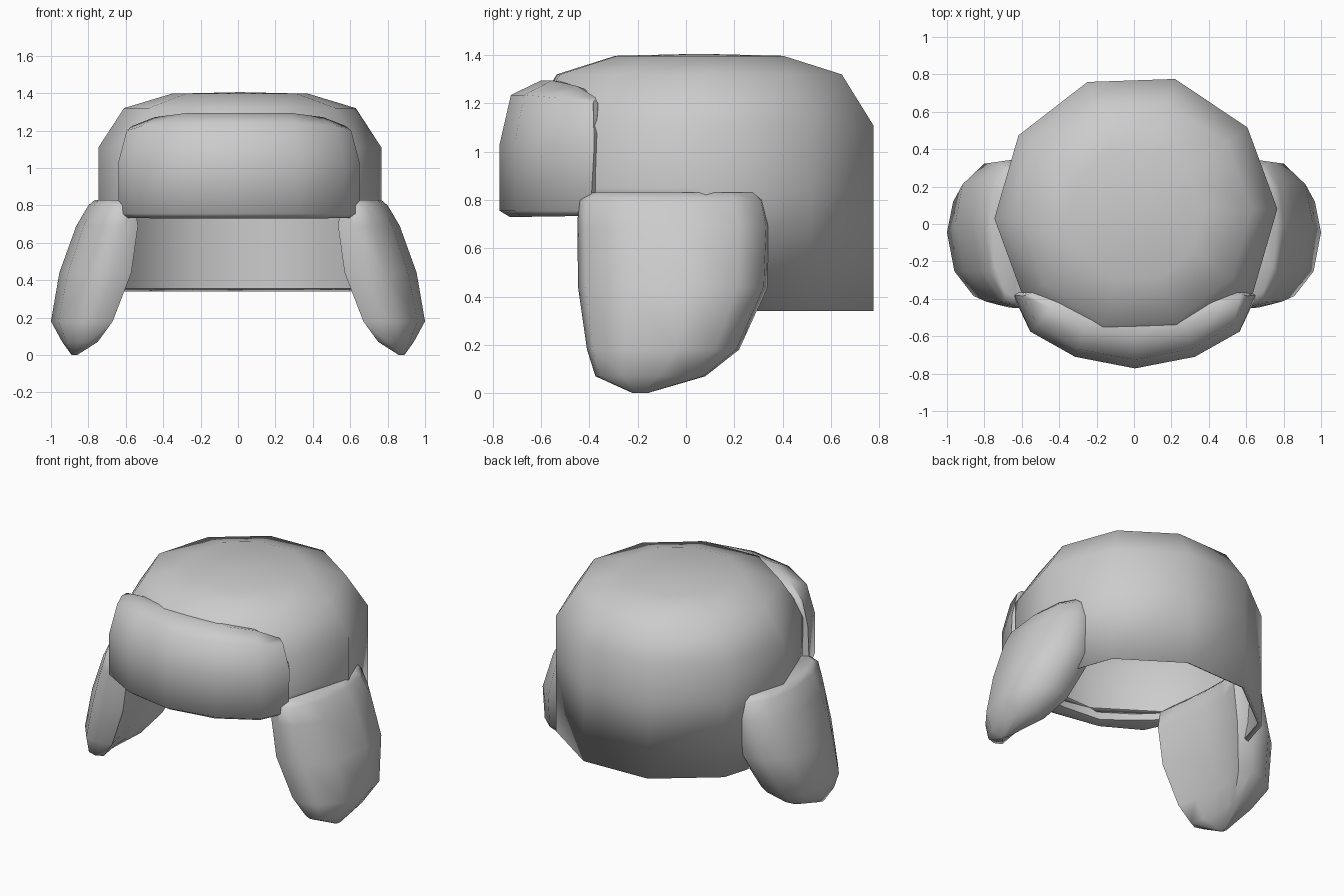
import bpy, bmesh, math

if "Cube" in bpy.data.objects:
    bpy.data.objects.remove(bpy.data.objects["Cube"])


def make_object(name, rows, closed=True, cap_ends=False, angle=50):
    """Loft a list of equal-length point rows into a mesh object."""
    bm = bmesh.new()
    vs = [[bm.verts.new(p) for p in row] for row in rows]
    n = len(rows[0])
    for a, b in zip(vs, vs[1:]):
        for i in range(n if closed else n - 1):
            j = (i + 1) % n
            bm.faces.new((a[i], a[j], b[j], b[i]))
    if cap_ends:
        bm.faces.new(vs[0])
        bm.faces.new(vs[-1])
    bmesh.ops.recalc_face_normals(bm, faces=bm.faces)
    me = bpy.data.meshes.new(name)
    bm.to_mesh(me)
    bm.free()
    ob = bpy.data.objects.new(name, me)
    bpy.context.collection.objects.link(ob)
    bpy.ops.object.select_all(action='DESELECT')
    ob.select_set(True)
    bpy.context.view_layer.objects.active = ob
    bpy.ops.object.shade_smooth_by_angle(angle=math.radians(angle))
    return ob


# Crown: ten-sided dome, long at the back and sides, cut high at the front.
# Lofted as a thin shell: inner top, down the inside, round the hem, up the outside
def ring(r, heights):
    return [(0.01 + r * math.cos(math.radians(2 + 36 * i)),
             0.055 + r * 0.99 * math.sin(math.radians(2 + 36 * i)), z)
            for i, z in enumerate(heights)]


hem = [0.34] * 6 + [0.79] * 4
inner_hem = [z + 0.015 for z in hem]
rows = [ring(0.355, [1.375] * 10), ring(0.605, [1.30] * 10), ring(0.732, [1.105] * 10),
        ring(0.732, [0.85] * 10), ring(0.732, inner_hem), ring(0.757, hem),
        ring(0.757, [0.85] * 10), ring(0.757, [1.11] * 10),
        ring(0.62, [1.32] * 10), ring(0.365, [1.397] * 10), ring(0.02, [1.405] * 10)]
crown = make_object("crown", rows, cap_ends=True, angle=180)
for e in crown.data.edges:  # crisp inner hem line
    if all(40 <= v < 50 for v in e.vertices):
        e.use_edge_sharp = True

# Front brim: each station runs bottom-inner, round the outside, to the top-inner,
# then back down inside the thickness of the crown wall
levels = [  # z at middle, z at end, half plan from middle to end
    (0.745, 0.755, [(0, -0.66), (0.27, -0.635), (0.46, -0.49), (0.61, -0.37)]),
    (0.73, 0.735, [(0, -0.73), (0.30, -0.68), (0.54, -0.545), (0.62, -0.385)]),
    (0.755, 0.755, [(0, -0.772), (0.32, -0.71), (0.56, -0.575), (0.645, -0.395)]),
    (1.03, 1.03, [(0, -0.772), (0.32, -0.71), (0.56, -0.575), (0.645, -0.38)]),
    (1.235, 1.20, [(0, -0.725), (0.30, -0.67), (0.525, -0.54), (0.60, -0.385)]),
    (1.295, 1.225, [(0, -0.60), (0.27, -0.555), (0.45, -0.45), (0.57, -0.375)]),
    (1.29, 1.20, [(0, -0.53), (0.24, -0.51), (0.41, -0.42), (0.55, -0.365)]),
    (1.09, 1.09, [(0, -0.67), (0.27, -0.64), (0.46, -0.495), (0.62, -0.365)]),
]
stations = []
for s, k in [(-1, 3), (-1, 2), (-1, 1), (1, 0), (1, 1), (1, 2), (1, 3)]:
    stations.append([(0.005 + s * plan[k][0], plan[k][1],
                      zm if k < 2 else zm + (ze - zm) * (k - 1.5) / 1.5)
                     for zm, ze, plan in levels])
make_object("front_brim", stations, cap_ends=True, angle=60)

# Ear flaps: padded sections stacked downwards and leaning outwards
section = [(0.05, 0), (0, 0.25), (0.04, 0.57), (0.25, 0.88), (0.58, 1),
           (0.84, 0.9), (0.98, 0.6), (1, 0.25), (0.93, 0.04), (0.72, 0.2),
           (0.5, 0.18), (0.25, 0.1)]
slices = [  # z, y front, y back, x inner, x outer
    (0.83, -0.39, 0.29, 0.59, 0.765),
    (0.80, -0.445, 0.325, 0.55, 0.80),
    (0.69, -0.45, 0.348, 0.535, 0.865),
    (0.44, -0.447, 0.338, 0.57, 0.955),
    (0.18, -0.41, 0.22, 0.67, 1.0),
    (0.07, -0.375, 0.08, 0.75, 0.94),
    (0.0, -0.22, -0.16, 0.86, 0.89),
]
for side, name in [(-1, "left_ear_flap"), (1, "right_ear_flap")]:
    rows = [[(side * (xi + v * (xo - xi)), y0 + u * (y1 - y0), z) for u, v in section]
            for z, y0, y1, xi, xo in slices]
    make_object(name, rows, cap_ends=True, angle=60)
